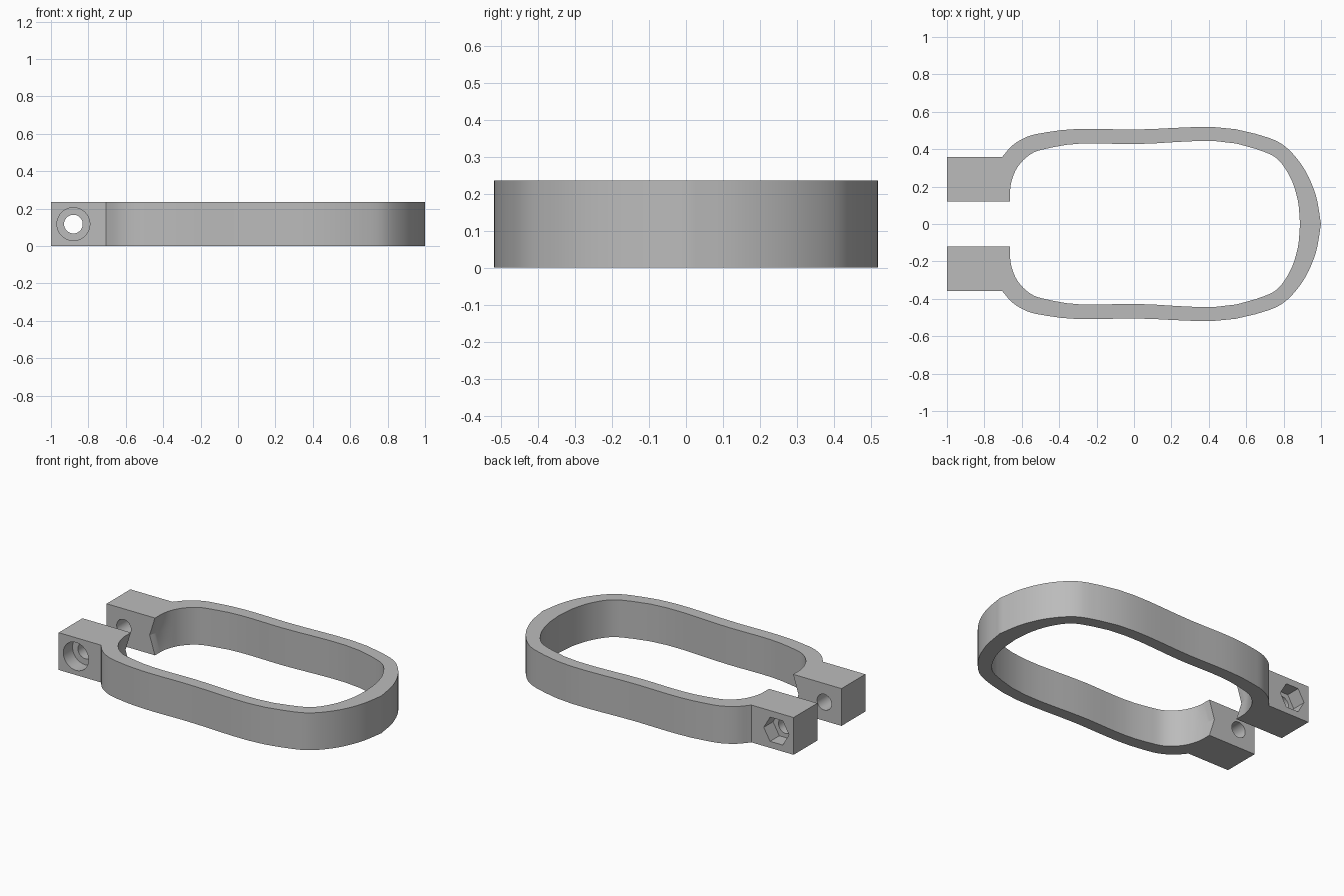
import bpy, bmesh, math
from mathutils import Vector

if "Cube" in bpy.data.objects:
    bpy.data.objects.remove(bpy.data.objects["Cube"])

H = 0.235          # clamp height
BOLT_X = -0.88     # bolt axis position

grey = bpy.data.materials.new("plain grey")
grey.use_nodes = True
grey.diffuse_color = (0.5, 0.5, 0.5, 1)
grey.node_tree.nodes["Principled BSDF"].inputs["Base Color"].default_value = (0.5, 0.5, 0.5, 1)


def smooth_path(points, steps=6):
    """Curve passing through all given points."""
    p = [Vector(q) for q in points]
    p = [2 * p[0] - p[1]] + p + [2 * p[-1] - p[-2]]
    path = []
    for a, b, c, d in zip(p, p[1:], p[2:], p[3:]):
        # tangents scaled by span length keep uneven spacing tidy
        l0, l1, l2 = (b - a).length, (c - b).length, (d - c).length
        m1 = l1 * ((b - a) / l0 * l1 + (c - b) / l1 * l0) / (l0 + l1)
        m2 = l1 * ((c - b) / l1 * l2 + (d - c) / l2 * l1) / (l1 + l2)
        for i in range(steps):
            t = i / steps
            path.append(b * (2*t**3 - 3*t*t + 1) + m1 * (t**3 - 2*t*t + t)
                        + c * (3*t*t - 2*t**3) + m2 * (t**3 - t*t))
    return path + [p[-2]]


def both_sides(half):
    """Mirror a half path that ends on the y = 0 line."""
    return half + [Vector((v.x, -v.y)) for v in reversed(half[:-1])]


# Outer and inner outlines of the ring
outer = both_sides([Vector((-1, 0.12)), Vector((-1, 0.357))] + smooth_path(
    [(-0.706, 0.357), (-0.65, 0.42), (-0.57, 0.467), (-0.465, 0.491), (0, 0.505),
     (0.647, 0.483), (0.79, 0.428), (0.89, 0.325), (0.97, 0.16), (1, 0)]))
inner = both_sides(smooth_path(
    [(-0.663, 0.12), (-0.658, 0.215), (-0.625, 0.3), (-0.55, 0.375), (-0.43, 0.411), (0, 0.427),
     (0.65, 0.402), (0.76, 0.353), (0.83, 0.26), (0.875, 0.13), (0.888, 0)]))
outline = outer + inner[::-1]
n_outer = len(outer)


def dent(i, v):
    """Depth of the shallow V at the jaw mouths, fading into the ring."""
    if i < n_outer or v.x > 0:
        return 0
    return 0.037 * max(0, min(1, (0.27 - abs(v.y)) / 0.15))


# Clamp body: three stacked outlines, skinned and capped
bm = bmesh.new()
layers = [[bm.verts.new((v.x - (dent(i, v) if k == 1 else 0), v.y, H * k / 2))
           for i, v in enumerate(outline)] for k in range(3)]
bm.faces.new(layers[0])
bm.faces.new(layers[2])
count = len(outline)
for low, high in zip(layers, layers[1:]):
    for i in range(count):
        j = (i + 1) % count
        bm.faces.new((low[i], low[j], high[j], high[i]))
bmesh.ops.recalc_face_normals(bm, faces=bm.faces)
mesh = bpy.data.meshes.new("clamp_body")
bm.to_mesh(mesh)
bm.free()
body = bpy.data.objects.new("clamp_body", mesh)
bpy.context.collection.objects.link(body)
mesh.materials.append(grey)


def bore(name, sides, radius, y0, y1):
    """Cut a round or hexagonal hole along y through the jaws."""
    bpy.ops.mesh.primitive_cylinder_add(
        vertices=sides, radius=radius, depth=y1 - y0,
        location=(BOLT_X, (y0 + y1) / 2, H / 2), rotation=(math.pi / 2, 0, 0))
    cutter = bpy.context.object
    cutter.name = name
    if sides == 6:   # corners point along x
        for v in cutter.data.vertices:
            v.co.x, v.co.y = v.co.y, v.co.x
        cutter.data.flip_normals()
    cutter.data.materials.append(grey)
    cutter.hide_render = True
    cutter.hide_viewport = True
    cutter.display_type = 'WIRE'
    mod = body.modifiers.new(name, 'BOOLEAN')
    mod.operation = 'DIFFERENCE'
    mod.solver = 'EXACT'
    mod.object = cutter
    return cutter


cutters = [bore("bolt_hole", 32, 0.05, -0.6, 0.6),
           bore("bolt_head_recess", 40, 0.088, -0.6, -0.265),
           bore("nut_recess", 6, 0.088, 0.265, 0.6)]

# Apply the holes and shade
bpy.ops.object.select_all(action='DESELECT')
body.select_set(True)
bpy.context.view_layer.objects.active = body
for mod in list(body.modifiers):
    bpy.ops.object.modifier_apply(modifier=mod.name)
for cutter in cutters:
    bpy.data.objects.remove(cutter)
bpy.ops.object.shade_smooth_by_angle(angle=math.radians(25))
